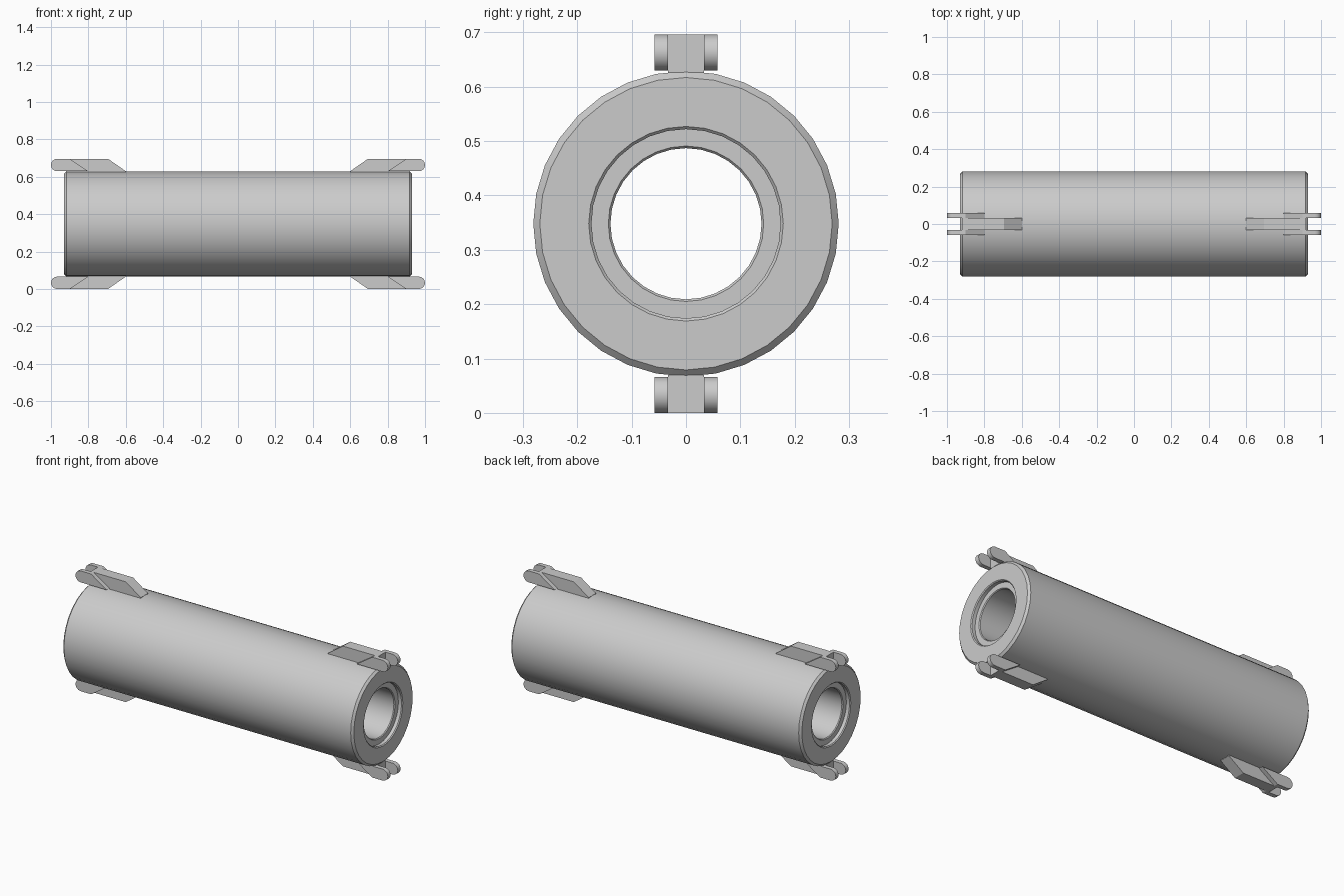
import bpy, bmesh, math

if "Cube" in bpy.data.objects:
    bpy.data.objects.remove(bpy.data.objects["Cube"])

CZ = 0.348   # height of the tube axis
SIDES = 32


def finish(bm, name):
    bmesh.ops.recalc_face_normals(bm, faces=bm.faces)
    me = bpy.data.meshes.new(name)
    bm.to_mesh(me)
    bm.free()
    ob = bpy.data.objects.new(name, me)
    bpy.context.collection.objects.link(ob)
    bpy.ops.object.select_all(action='DESELECT')
    ob.select_set(True)
    bpy.context.view_layer.objects.active = ob
    bpy.ops.object.shade_smooth_by_angle(angle=math.radians(30))
    return ob


def lathe_x(name, profile):
    """Revolve a closed (x, radius) profile around the tube axis."""
    bm = bmesh.new()
    rings = []
    for i in range(SIDES):
        a = 2 * math.pi * i / SIDES
        rings.append([bm.verts.new((x, r * math.sin(a), CZ + r * math.cos(a)))
                      for x, r in profile])
    n = len(profile)
    for i in range(SIDES):
        a, b = rings[i], rings[(i + 1) % SIDES]
        for j in range(n):
            k = (j + 1) % n
            bm.faces.new((a[j], a[k], b[k], b[j]))
    return finish(bm, name)


def plate(name, outline, y0, y1, sx, sz):
    """Extrude an (x, z-from-axis) outline along y, mirrored by sx and sz."""
    bm = bmesh.new()
    face = bm.faces.new([bm.verts.new((sx * x, y0, CZ + sz * z)) for x, z in outline])
    ext = bmesh.ops.extrude_face_region(bm, geom=[face])
    verts = [v for v in ext['geom'] if isinstance(v, bmesh.types.BMVert)]
    bmesh.ops.translate(bm, vec=(0, y1 - y0, 0), verts=verts)
    return finish(bm, name)


# Thick tube: chamfered rims, stepped counterbore and through bore
half = [(0.918, 0.281), (0.93, 0.269), (0.93, 0.179), (0.925, 0.174),
        (0.905, 0.174), (0.905, 0.143), (0.90, 0.139)]
lathe_x("tube", half + [(-x, r) for x, r in reversed(half)])

# Mounting lugs: a tapered bar with two round-ended cheeks, four times
LO, HI = 0.282, 0.348
R = (HI - LO) / 2
bar = [(0.60, LO - 0.004), (0.92, LO - 0.004), (0.92, HI), (0.695, HI), (0.60, LO)]
cheek = [(0.80, LO)]
for i in range(9):
    a = -math.pi / 2 + math.pi * i / 8
    cheek.append((1.0 - R + R * math.cos(a), LO + R + R * math.sin(a)))
cheek.append((0.90, HI))

for sx, xn in ((1, "right"), (-1, "left")):
    for sz, zn in ((1, "upper"), (-1, "lower")):
        plate(f"lug_bar_{zn}_{xn}", bar, -0.033, 0.033, sx, sz)
        for sy, yn in ((-1, "front"), (1, "back")):
            plate(f"lug_cheek_{zn}_{xn}_{yn}", cheek, sy * 0.033, sy * 0.058, sx, sz)
